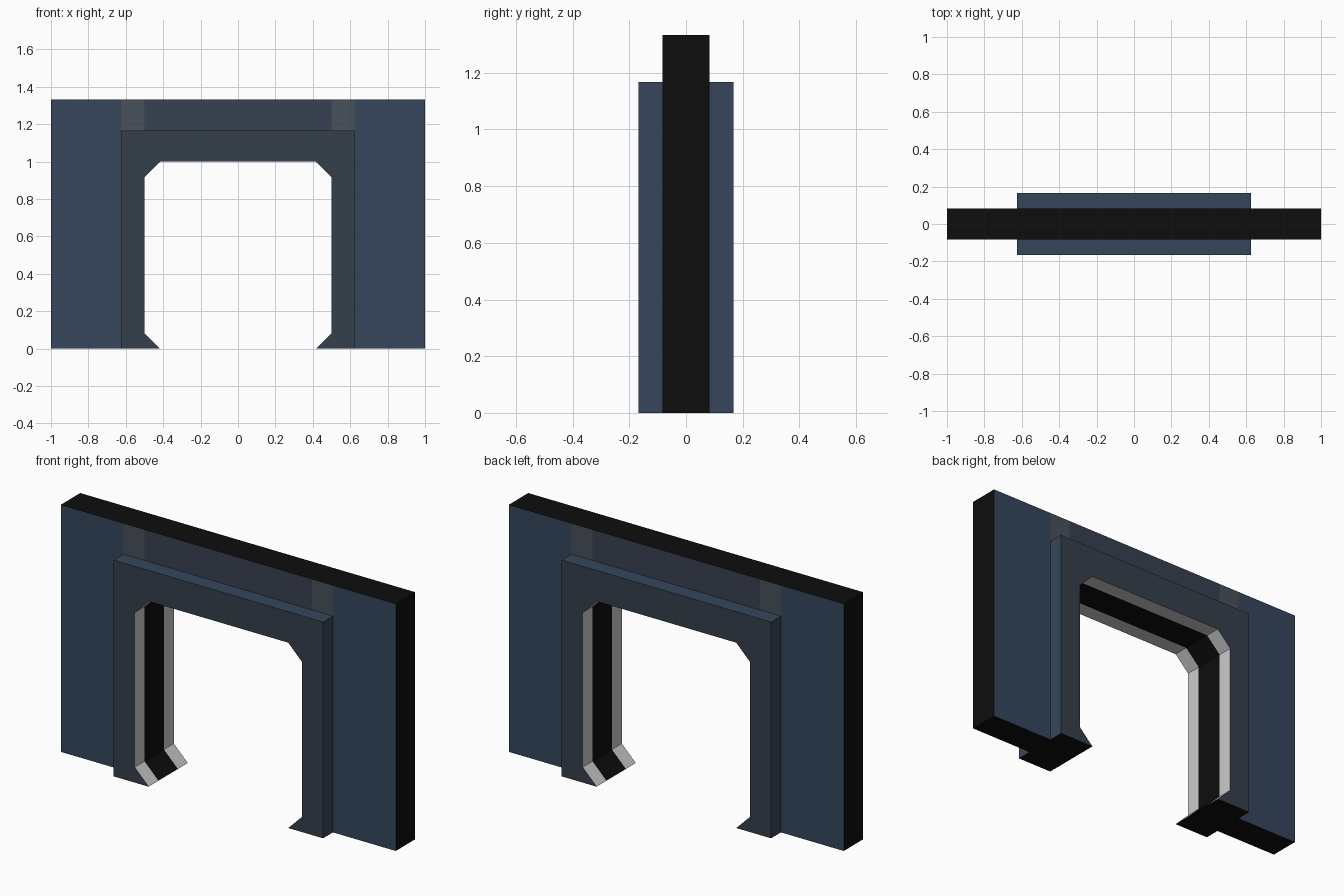
import bpy, bmesh

if "Cube" in bpy.data.objects:
    bpy.data.objects.remove(bpy.data.objects["Cube"])

# Key sizes
W, H = 1.0, 1.333          # wall half width, height
FW, FH = 0.625, 1.167      # frame half width, height
OW, OH, C = 0.5, 1.0, 0.083  # opening half width, height, corner chamfer
T, D = 0.083, 0.167        # wall and frame half depths


def material(name, rgb):
    m = bpy.data.materials.new(name)
    m.diffuse_color = (*rgb, 1)
    m.use_nodes = True
    m.node_tree.nodes["Principled BSDF"].inputs["Base Color"].default_value = m.diffuse_color
    return m


BLACK = material("black", (0.004, 0.004, 0.004))
BLUE = material("panel_blue", (0.036, 0.062, 0.108))
SLATE = material("frame_slate", (0.036, 0.049, 0.067))
DUSK = material("lintel_dusk", (0.040, 0.053, 0.082))
ASH = material("band_ash", (0.065, 0.082, 0.100))
GREY = material("lining_grey", (0.6, 0.6, 0.6))


class Part:
    """Collects flat plates (facing front and back) and strips running in depth."""

    def __init__(self, name):
        self.name, self.bm, self.mats = name, bmesh.new(), []

    def face(self, pts, mat):
        if mat not in self.mats:
            self.mats.append(mat)
        f = self.bm.faces.new([self.bm.verts.new(p) for p in pts])
        f.material_index = self.mats.index(mat)

    def plates(self, outline, y, mat):
        self.face([(x, -y, z) for x, z in outline], mat)
        self.face([(x, y, z) for x, z in reversed(outline)], mat)

    def strip(self, path, y0, y1, mat):
        for (ax, az), (bx, bz) in zip(path, path[1:]):
            self.face([(ax, y0, az), (ax, y1, az), (bx, y1, bz), (bx, y0, bz)], mat)

    def finish(self):
        bmesh.ops.remove_doubles(self.bm, verts=self.bm.verts, dist=1e-4)
        me = bpy.data.meshes.new(self.name)
        self.bm.to_mesh(me)
        self.bm.free()
        for m in self.mats:
            me.materials.append(m)
        bpy.context.collection.objects.link(bpy.data.objects.new(self.name, me))


def rect(x0, x1, z0, z1):
    return [(x0, z0), (x1, z0), (x1, z1), (x0, z1)]


half = [(-OW + C, 0), (-OW, C), (-OW, OH - C), (-OW + C, OH)]
opening = half + [(-x, z) for x, z in reversed(half)]
frame_edge = [(FW, 0), (FW, FH), (-FW, FH), (-FW, 0)]

# Wall: side panels, lintel with two bands, black edges
wall = Part("wall")
for x0, x1, z0, mat in [(-W, -FW, 0, BLUE), (-FW, -OW, FH, ASH), (-OW, OW, FH, DUSK),
                        (OW, FW, FH, ASH), (FW, W, 0, BLUE)]:
    wall.plates(rect(x0, x1, z0, H), T, mat)
wall.strip([(W, 0), (W, H), (-W, H), (-W, 0)], -T, T, BLACK)
for a, b in [(-W, -FW), (FW, W)]:
    wall.strip([(a, 0), (b, 0)], -T, T, BLACK)
wall.finish()

# Door frame: raised front and back faces, outer edges, feet
frame = Part("door_frame")
frame.plates(opening + frame_edge, D, SLATE)
for y0, y1 in [(-D, -T), (T, D)]:
    frame.strip(frame_edge, y0, y1, BLUE)
for a, b in [(-FW, -OW + C), (OW - C, FW)]:
    frame.strip([(a, 0), (b, 0)], -D, D, BLACK)
frame.finish()

# Opening lining: black track between two grey borders
lining = Part("opening_lining")
for y0, y1, mat in [(-D, -T, GREY), (-T, T, BLACK), (T, D, GREY)]:
    lining.strip(opening, y0, y1, mat)
lining.finish()
